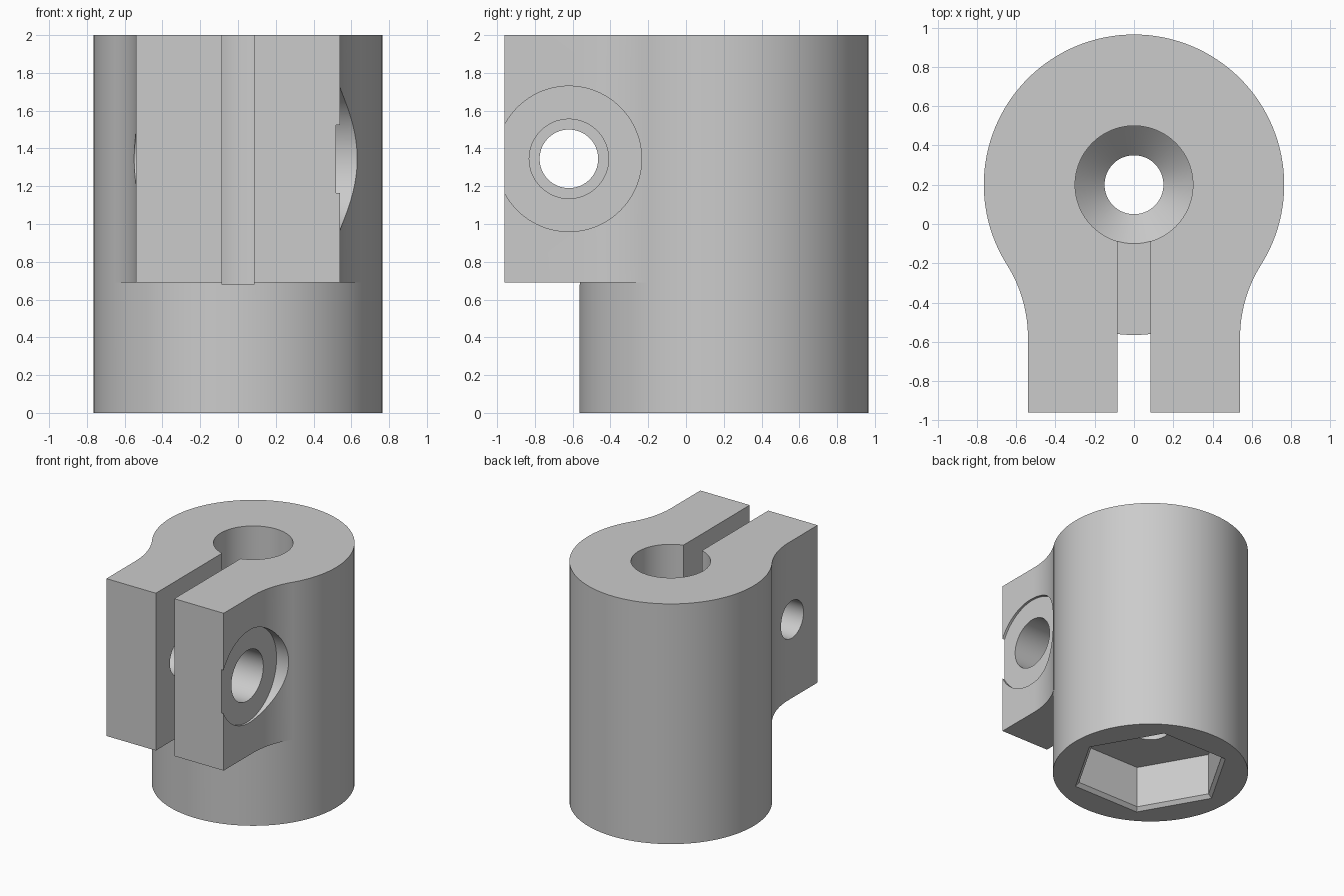
import bpy, bmesh
from math import sin, cos, pi, atan2, radians
from mathutils import Matrix

if "Cube" in bpy.data.objects:
    bpy.data.objects.remove(bpy.data.objects["Cube"])

CY, R = 0.2, 0.765          # main cylinder axis (y) and radius
EAR_X, EAR_Y, EAR_Z = 0.54, -0.96, 0.69
FIL = 0.7                   # concave blend radius between ear and cylinder
FIL_X, FIL_Y = EAR_X + FIL, -0.58


def finish(name, bm):
    bmesh.ops.recalc_face_normals(bm, faces=bm.faces)
    me = bpy.data.meshes.new(name)
    bm.to_mesh(me)
    bm.free()
    ob = bpy.data.objects.new(name, me)
    bpy.context.collection.objects.link(ob)
    return ob


def lathe(name, profile, n, matrix):
    """Closed solid from (radius, height) rings."""
    bm = bmesh.new()
    rings = [[bm.verts.new((r * cos(2 * pi * i / n), r * sin(2 * pi * i / n), z))
              for i in range(n)] for r, z in profile]
    for a, b in zip(rings, rings[1:]):
        for i in range(n):
            j = (i + 1) % n
            bm.faces.new((a[i], a[j], b[j], b[i]))
    bm.faces.new(rings[0])
    bm.faces.new(rings[-1])
    bm.transform(matrix)
    return finish(name, bm)


def prism(name, pts, z0, z1):
    bm = bmesh.new()
    f = bm.faces.new([bm.verts.new((x, y, z0)) for x, y in pts])
    up = bmesh.ops.extrude_face_region(bm, geom=[f])['geom']
    bmesh.ops.translate(bm, vec=(0, 0, z1 - z0),
                        verts=[v for v in up if isinstance(v, bmesh.types.BMVert)])
    return finish(name, bm)


def combine(ob, other, op):
    m = ob.modifiers.new(other.name, 'BOOLEAN')
    m.operation, m.object, m.solver = op, other, 'EXACT'
    bpy.context.view_layer.objects.active = ob
    bpy.ops.object.modifier_apply(modifier=m.name)
    bpy.data.objects.remove(other)


axis = Matrix.Translation((0, CY, 0))

# Main cylinder
body = lathe("clamp_body", [(R, 0), (R, 2)], 128, axis)

# Clamp ears with concave blends into the cylinder
end = atan2(CY - FIL_Y, -FIL_X)
side = [(EAR_X, EAR_Y)]
for i in range(17):
    a = pi + (end - pi) * i / 16
    side.append((FIL_X + FIL * cos(a), FIL_Y + FIL * sin(a)))
side.append((0.3, 0.1))
ears = prism("clamp_ears", side + [(-x, y) for x, y in reversed(side)], EAR_Z, 2)
combine(body, ears, 'UNION')

# Stepped bore with conical floor
combine(body, lathe("bore", [(0.15, 0.2), (0.15, 0.53), (0.3, 0.68), (0.3, 2.2)],
                    96, axis), 'DIFFERENCE')

# Clamping slot
s = 0.085
combine(body, prism("slot", [(-s, -1.2), (s, -1.2), (s, CY), (-s, CY)], 0.68, 2.2),
        'DIFFERENCE')

# Hexagonal socket underneath, with a chamfered rim
combine(body, lathe("hex_socket", [(0.655, -0.03), (0.595, 0.03), (0.595, 0.385)],
                    6, axis), 'DIFFERENCE')

# Cross bolt hole: narrow on the left, wide and counterbored on the right
bolt = Matrix.Translation((0, -0.62, 1.345)) @ Matrix.Rotation(pi / 2, 4, 'Y')
combine(body, lathe("bolt_hole", [(0.155, -1), (0.155, 0), (0.21, 0), (0.21, 0.52),
                                  (0.385, 0.52), (0.385, 1)], 96, bolt), 'DIFFERENCE')

bpy.ops.object.select_all(action='DESELECT')
body.select_set(True)
bpy.context.view_layer.objects.active = body
bpy.ops.object.shade_smooth_by_angle(angle=radians(25))
